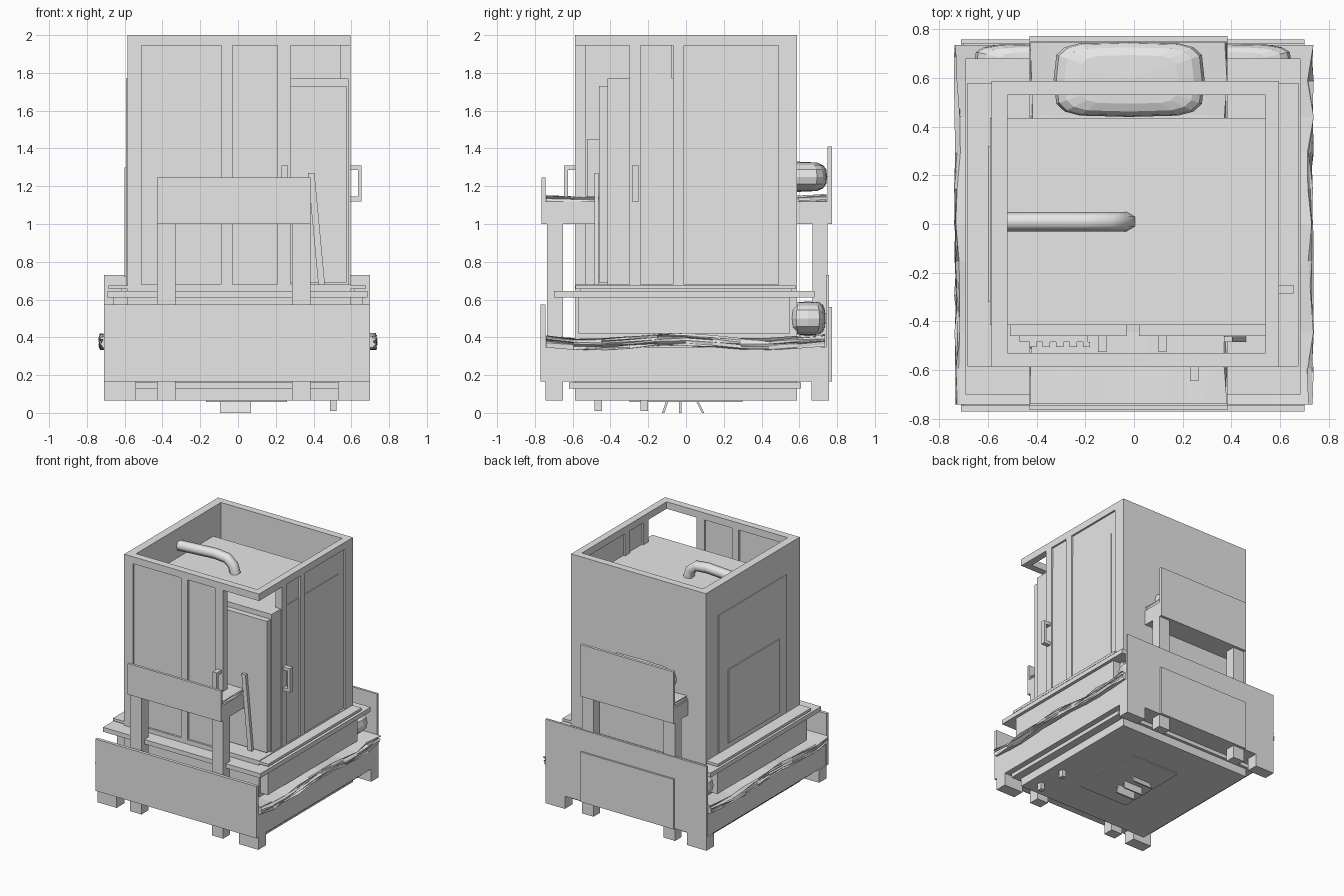
import bpy, bmesh, math, random
from mathutils import Vector

random.seed(4)
if "Cube" in bpy.data.objects:
    bpy.data.objects.remove(bpy.data.objects["Cube"], do_unlink=True)

grey = bpy.data.materials.new("plain_grey")
grey.use_nodes = True
grey.diffuse_color = (0.8, 0.8, 0.8, 1)
grey.node_tree.nodes["Principled BSDF"].inputs["Base Color"].default_value = (0.8, 0.8, 0.8, 1)


def finish(name, bm):
    bmesh.ops.recalc_face_normals(bm, faces=bm.faces)
    mesh = bpy.data.meshes.new(name)
    bm.to_mesh(mesh)
    bm.free()
    mesh.materials.append(grey)
    obj = bpy.data.objects.new(name, mesh)
    bpy.context.collection.objects.link(obj)
    return obj


def add_box(bm, x, y, z):
    verts = bmesh.ops.create_cube(bm, size=1)["verts"]
    for v in verts:
        v.co = Vector([(a + b) / 2 + c * (b - a) for (a, b), c in zip((x, y, z), v.co)])
    return verts


def box(name, x, y, z):
    bm = bmesh.new()
    add_box(bm, x, y, z)
    return finish(name, bm)


# Rumpled cloth: a subdivided slab with waves along its length
def cloth(name, x, y, z, wave, cuts=9):
    bm = bmesh.new()
    add_box(bm, x, y, z)
    bmesh.ops.subdivide_edges(bm, edges=bm.edges, cuts=cuts, use_grid_fill=True)
    mid = sum(x) / 2
    for v in bm.verts:
        v.co.z += wave * math.sin(v.co.y * 7 + 2) + random.uniform(-wave, wave) * 0.4
        v.co.x += (v.co.x - mid) * random.uniform(-0.02, 0.02)
    return finish(name, bm)


# Plump pillow: a low-poly sphere pushed towards a box
def pillow(name, x, y, z):
    bm = bmesh.new()
    bmesh.ops.create_uvsphere(bm, u_segments=16, v_segments=8, radius=1)
    for v in bm.verts:
        power = (0.45, 0.45, 0.75)
        v.co = Vector([(a + b) / 2 + math.copysign(abs(c) ** p, c) * (b - a) / 2
                       for (a, b), c, p in zip((x, y, z), v.co, power)])
    return finish(name, bm)


# Wardrobe carcass, open at the top and at the front corner
X0, X1, Y = -0.585, 0.595, 0.587
PLINTH, RAIL, TOP = 0.68, 1.945, 2.0
box("wardrobe_base", (X0, X1), (-Y, Y), (0.065, PLINTH))
box("wardrobe_back", (X0, X1), (0.53, Y), (PLINTH, TOP))
box("wardrobe_side", (X0, -0.52), (-Y, 0.53), (PLINTH, TOP))
box("front_top_rail", (-0.52, X1), (-Y, -0.53), (RAIL, TOP))
box("side_top_rail", (0.54, X1), (-0.53, 0.53), (RAIL, TOP))
for a, b in ((-0.52, -0.51), (-0.09, -0.03), (0.21, 0.28)):
    box("front_stile", (a, b), (-Y, -0.53), (PLINTH, RAIL))
for a, b in ((-0.51, -0.09), (-0.03, 0.21)):
    box("front_panel", (a, b), (-0.572, -0.545), (PLINTH, RAIL))
for a, b in ((-0.30, -0.24), (-0.07, -0.01), (0.49, 0.53)):
    box("side_stile", (0.54, X1), (a, b), (PLINTH, RAIL))
for a, b in ((-0.24, -0.075), (-0.01, 0.49)):
    box("side_panel", (0.555, 0.58), (a, b), (PLINTH, RAIL))

# Pull handles on the wardrobe
bm = bmesh.new()
add_box(bm, (0.635, 0.655), (-0.285, -0.25), (1.12, 1.31))
for z in (1.12, 1.285):
    add_box(bm, (X1, 0.635), (-0.285, -0.25), (z, z + 0.025))
finish("side_handle", bm)
bm = bmesh.new()
add_box(bm, (0.23, 0.265), (-0.645, -0.625), (1.12, 1.31))
for z in (1.12, 1.285):
    add_box(bm, (0.23, 0.265), (-0.625, -Y), (z, z + 0.025))
finish("front_handle", bm)

# Inner cabinet with double doors
box("inner_cabinet", (-0.592, 0.585), (-0.415, 0.435), (0.68, 1.77))
box("cabinet_side_plate", (-0.6, -0.592), (-0.32, 0.32), (0.72, 1.3))
for a, b in ((-0.51, -0.03), (0.02, 0.575)):
    box("cabinet_door", (a, b), (-0.46, -0.415), (0.69, 1.73))
for x in (-0.13, 0.117):
    box("cabinet_knob", (x - 0.017, x + 0.017), (-0.525, -0.46), (1.1, 1.45))
box("hanging_rack", (-0.47, -0.19), (-0.485, -0.46), (0.72, 1.4))
for i in range(5):
    x = -0.43 + 0.055 * i
    box("rack_peg", (x, x + 0.03), (-0.505, -0.485), (1.25, 1.4))

# Plank leaning inside the open corner
plank = box("leaning_plank", (0.37, 0.405), (-0.485, -0.462), (0.68, 1.27))
for v in plank.data.vertices:
    if v.co.z < 1:
        v.co.x += 0.055

# Curved bar on top of the inner cabinet
curve = bpy.data.curves.new("top_bar", "CURVE")
curve.dimensions = "3D"
curve.bevel_depth = 0.04
curve.bevel_resolution = 1
curve.use_fill_caps = True
path = ((-0.53, 1.86), (-0.2, 1.88), (-0.1, 1.87), (-0.05, 1.83), (-0.03, 1.765))
spline = curve.splines.new("POLY")
spline.points.add(len(path) - 1)
for p, (x, z) in zip(spline.points, path):
    p.co = (x, 0.01, z, 1)
curve.materials.append(grey)
bpy.context.collection.objects.link(bpy.data.objects.new("top_bar", curve))

# Table slabs around the wardrobe
box("table_body", (-0.66, 0.66), (-0.57, 0.55), (0.42, 0.61))
box("table_top", (-0.692, 0.685), (-0.70, 0.68), (0.61, 0.645))
box("table_ledge", (-0.685, 0.675), (-0.585, 0.58), (0.655, 0.675))
box("table_ledge_support", (-0.62, 0.62), (-0.56, 0.56), (0.645, 0.655))

# Wide bed
box("wide_bed_frame", (-0.70, 0.70), (-0.745, 0.74), (0.165, 0.35))
box("wide_footboard", (-0.71, 0.70), (-0.77, -0.745), (0.165, 0.575))
box("wide_headboard", (-0.71, 0.70), (0.74, 0.758), (0.165, 0.73))
cloth("wide_duvet", (-0.725, 0.725), (-0.742, 0.735), (0.345, 0.405), 0.014)
for side, (a, b) in (("right", (-0.66, -0.06)), ("left", (0.06, 0.65))):
    pillow(side + "_lower_pillow", (a, b), (0.55, 0.74), (0.41, 0.59))
for a, b in ((-0.71, -0.54), (0.53, 0.70)):
    for c, d in ((-0.745, -0.65), (0.665, 0.758)):
        box("wide_bed_leg", (a, b), (c, d), (0.065, 0.165))

# Narrow raised bed passing through the wardrobe
box("narrow_bed_frame", (-0.43, 0.385), (-0.745, 0.75), (1.0, 1.12))
cloth("narrow_mattress", (-0.42, 0.375), (-0.74, 0.745), (1.08, 1.15), 0.008)
box("narrow_footboard", (-0.43, 0.385), (-0.765, -0.745), (1.0, 1.245))
box("narrow_headboard", (-0.43, 0.385), (0.75, 0.772), (1.0, 1.41))
box("narrow_lower_headboard", (-0.43, 0.385), (0.758, 0.772), (0.165, 0.56))
pillow("upper_pillow", (-0.33, 0.29), (0.44, 0.748), (1.17, 1.33))
for a, b in ((-0.43, -0.33), (0.285, 0.385)):
    for c, d in ((-0.735, -0.65), (0.67, 0.75)):
        box("narrow_bed_post", (a, b), (c, d), (0.065, 1.0))

# Underside plates, feet and centre blades
box("under_slab", (-0.66, 0.66), (-0.62, 0.61), (0.13, 0.16))
box("under_plate", (-0.17, 0.26), (-0.3, 0.3), (0.057, 0.065))
for y in (-0.465, -0.22):
    box("small_foot", (0.488, 0.522), (y - 0.02, y + 0.02), (0.01, 0.065))
for y, lean in ((-0.1, -0.02), (-0.03, 0.0), (0.06, 0.03)):
    blade = box("centre_blade", (-0.095, 0.07), (y - 0.006, y + 0.006), (0, 0.06))
    for v in blade.data.vertices:
        if v.co.z < 0.03:
            v.co.y += lean
